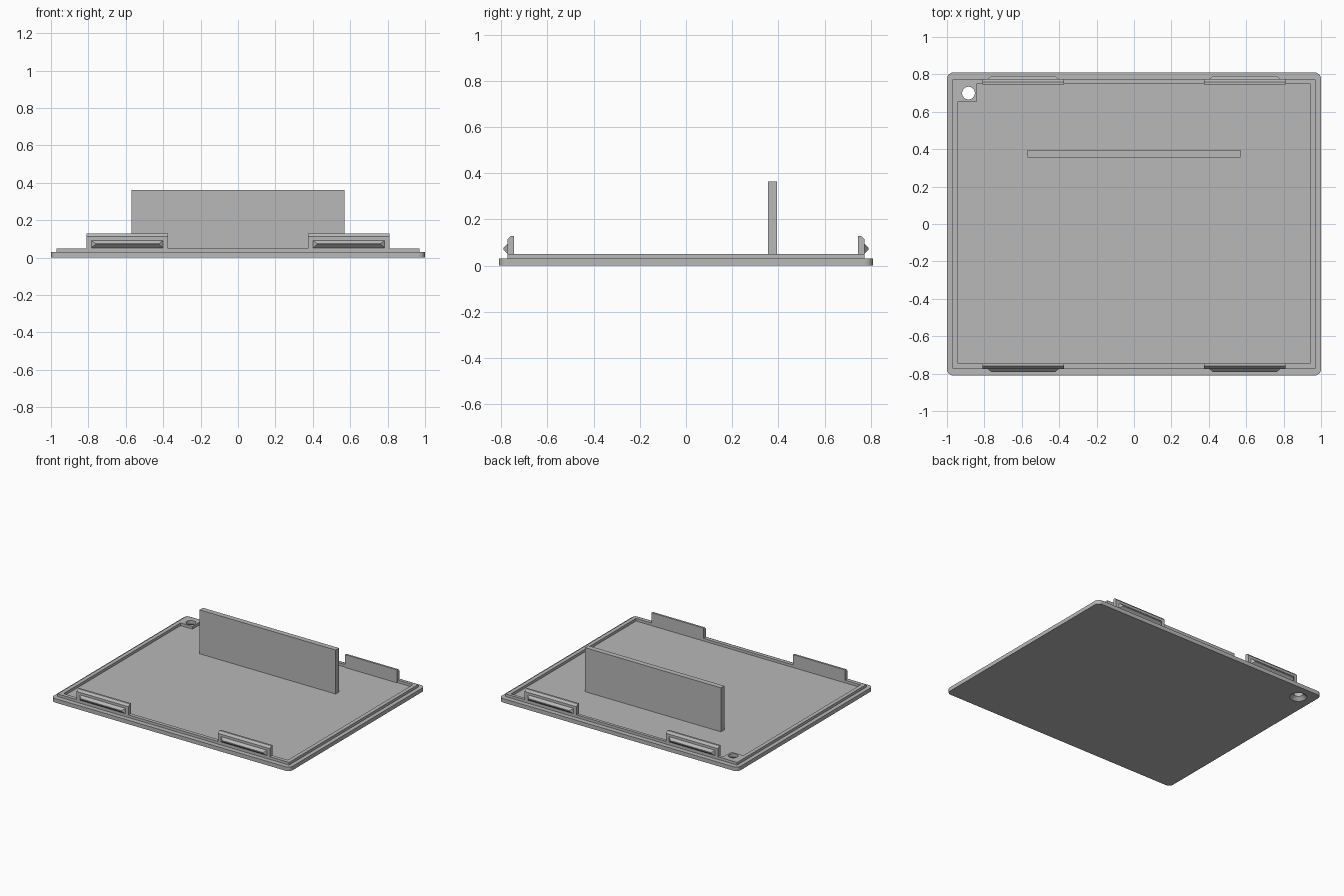
import bpy
import bmesh
from math import sin, cos, pi

if "Cube" in bpy.data.objects:
    bpy.data.objects.remove(bpy.data.objects["Cube"], do_unlink=True)

GREY = (0.48, 0.48, 0.48, 1)
grey = bpy.data.materials.new("plain grey plastic")
grey.use_nodes = True
grey.diffuse_color = GREY
grey.node_tree.nodes["Principled BSDF"].inputs["Base Color"].default_value = GREY

PLATE_TOP, RIM_TOP = 0.03, 0.05


def finish(name, bm):
    bmesh.ops.recalc_face_normals(bm, faces=bm.faces)
    mesh = bpy.data.meshes.new(name)
    bm.to_mesh(mesh)
    bm.free()
    mesh.materials.append(grey)
    obj = bpy.data.objects.new(name, mesh)
    bpy.context.collection.objects.link(obj)
    return obj


def loft(name, loops):
    """Skin a stack of equal-length point loops and cap both ends."""
    bm = bmesh.new()
    rings = [[bm.verts.new(p) for p in loop] for loop in loops]
    n = len(rings[0])
    for a, b in zip(rings, rings[1:]):
        for i in range(n):
            j = (i + 1) % n
            bm.faces.new((a[i], a[j], b[j], b[i]))
    bm.faces.new(rings[0])
    bm.faces.new(rings[-1])
    return finish(name, bm)


def prism(name, outline, z0, z1):
    return loft(name, [[(x, y, z) for x, y in outline] for z in (z0, z1)])


def rectangle(x0, x1, y0, y1):
    return [(x0, y0), (x1, y0), (x1, y1), (x0, y1)]


# Base plate with rounded corners
radius, steps = 0.035, 6
outline = []
for quarter, (sx, sy) in enumerate([(1, 1), (-1, 1), (-1, -1), (1, -1)]):
    for k in range(steps + 1):
        a = (quarter + k / steps) * pi / 2
        outline.append((sx * (1 - radius) + radius * cos(a),
                        sy * (0.81 - radius) + radius * sin(a)))
plate = prism("base_plate", outline, 0, PLATE_TOP)

# Raised rim, thickened into a screw boss at the back right corner
outer = [(-.97, -.773), (.97, -.773), (.97, .773),
         (-.84, .773), (-.97, .773), (-.97, .655)]
inner = [(-.94, -.745), (.94, -.745), (.94, .75),
         (-.84, .75), (-.84, .655), (-.94, .655)]
bm = bmesh.new()
rings = [[bm.verts.new((x, y, z)) for x, y in loop]
         for loop, z in ((outer, PLATE_TOP), (outer, RIM_TOP),
                         (inner, RIM_TOP), (inner, PLATE_TOP))]
for a, b in zip(rings, rings[1:] + rings[:1]):
    for i in range(6):
        j = (i + 1) % 6
        bm.faces.new((a[i], a[j], b[j], b[i]))
rim = finish("rim_with_screw_boss", bm)

# Countersunk screw hole through plate and boss
circle = [(cos(2 * pi * k / 32), sin(2 * pi * k / 32)) for k in range(32)]
cutter = loft("screw_hole_cutter",
              [[(-.885 + r * c, .70 + r * s, z) for c, s in circle]
               for r, z in ((.069, -.01), (.034, .025), (.034, .1))])
cutter.hide_render = True
cutter.hide_viewport = True
cutter.display_type = 'WIRE'
for part in (plate, rim):
    cut = part.modifiers.new("screw hole", 'BOOLEAN')
    cut.operation = 'DIFFERENCE'
    cut.solver = 'EXACT'
    cut.object = cutter

# Upright divider wall
prism("divider_wall", rectangle(-.57, .57, .355, .395), PLATE_TOP, .363)

# Snap tabs with a chamfered top and a wedge-shaped catch
tab_profile = [(.745, PLATE_TOP), (.774, PLATE_TOP), (.774, .112),
               (.76, .128), (.745, .128)]
for side_name, sy in (("front", -1), ("back", 1)):
    for hand, sx in (("left", 1), ("right", -1)):
        label = side_name + "_" + hand
        loft(label + "_snap_tab",
             [[(sx * x, sy * y, z) for y, z in tab_profile] for x in (.375, .81)])
        catch = [(.40, .785, .052, .094, .773), (.422, .763, .07, .076, .791)]
        loft(label + "_snap_catch",
             [[(sx * x, sy * y, z) for x, z in rectangle(x0, x1, z0, z1)]
              for x0, x1, z0, z1, y in catch])
